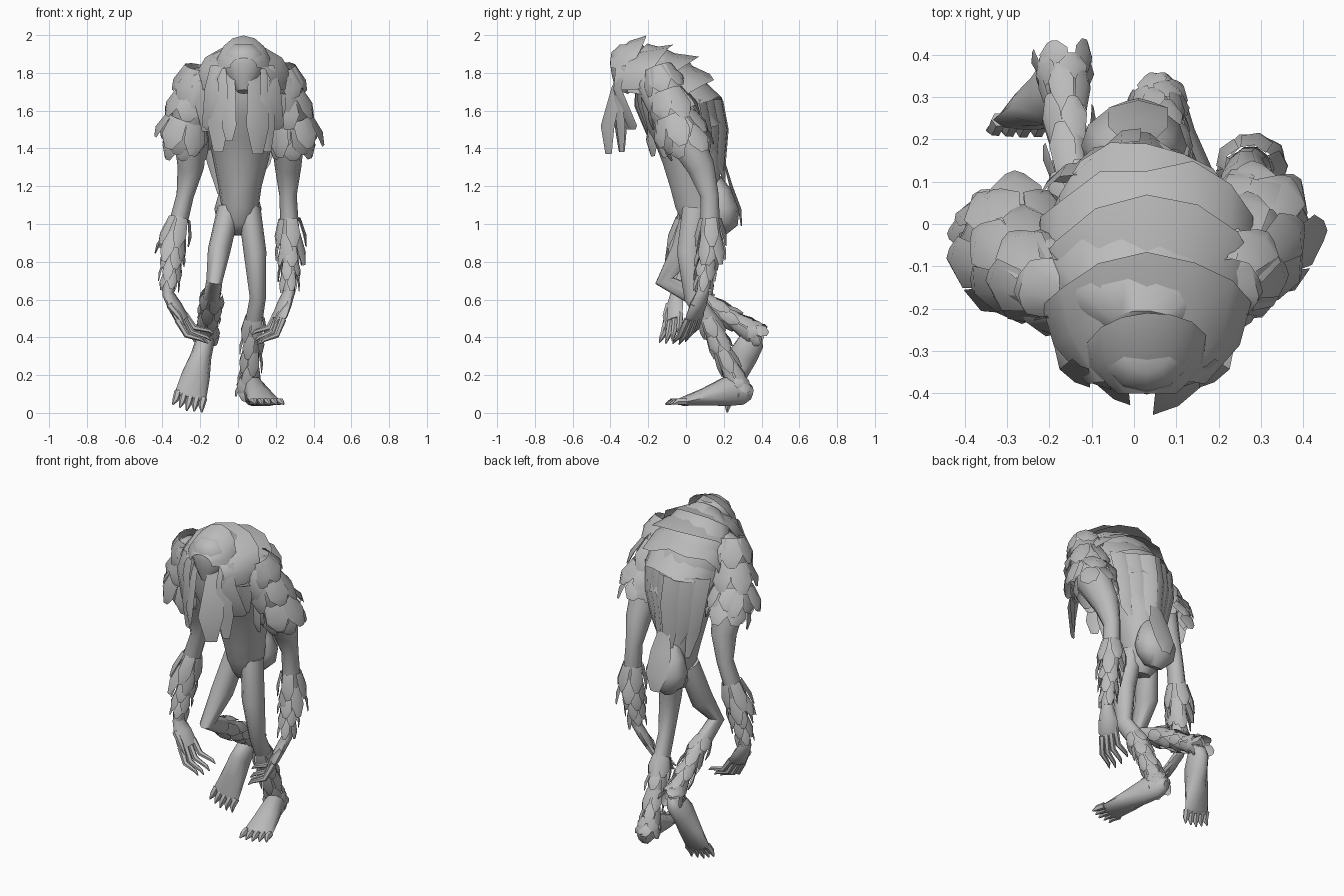
import bpy, bmesh, math, random
from mathutils import Vector as V

random.seed(4)
if "Cube" in bpy.data.objects:
    bpy.data.objects.remove(bpy.data.objects["Cube"])

grey = bpy.data.materials.new("plain_grey")
grey.use_nodes = True
grey.diffuse_color = (0.5, 0.5, 0.5, 1)
grey.node_tree.nodes["Principled BSDF"].inputs["Base Color"].default_value = (0.5, 0.5, 0.5, 1)


def finish(name, bm, angle=50, closed=True):
    if closed:
        bmesh.ops.recalc_face_normals(bm, faces=bm.faces)
    me = bpy.data.meshes.new(name)
    bm.to_mesh(me)
    bm.free()
    ob = bpy.data.objects.new(name, me)
    bpy.context.collection.objects.link(ob)
    me.materials.append(grey)
    bpy.ops.object.select_all(action='DESELECT')
    ob.select_set(True)
    bpy.context.view_layer.objects.active = ob
    bpy.ops.object.shade_smooth_by_angle(angle=math.radians(angle))


def loft(bm, rings, side=(1, 0, 0), n=10):
    """Closed tube through rings of (centre, side radius, depth radius)."""
    pts = [V(r[0]) for r in rings]
    loops = []
    for i, (_, rx, ry) in enumerate(rings):
        t = (pts[min(i + 1, len(pts) - 1)] - pts[max(i - 1, 0)]).normalized()
        s = V(side)
        s = (s - t * s.dot(t)).normalized()
        u = t.cross(s)
        loops.append([bm.verts.new(pts[i] + s * rx * math.cos(a) + u * ry * math.sin(a))
                      for a in (math.tau * k / n for k in range(n))])
    for a, b in zip(loops, loops[1:]):
        for k in range(n):
            bm.faces.new((a[k], a[(k + 1) % n], b[(k + 1) % n], b[k]))
    bm.faces.new(loops[0])
    bm.faces.new(loops[-1])


def tube(name, rings, side=(1, 0, 0), n=10):
    bm = bmesh.new()
    loft(bm, rings, side, n)
    finish(name, bm)


def ribbon(bm, pts, widths, side, lift, ridge=.4):
    """Ridged lock of hair: each station has left, centre and right points."""
    side, lift = V(side), V(lift)
    rows = [[bm.verts.new(V(p) + side * w * k + lift * w * ridge * (1 - abs(k))) for k in (-1, 0, 1)]
            for p, w in zip(pts, widths)]
    for a, b in zip(rows, rows[1:]):
        for k in (0, 1):
            bm.faces.new((a[k], a[k + 1], b[k + 1], b[k]))


def tuft_rings(name, p0, p1, rows, r0, r1, length, flare, n=5):
    """Overlapping broad tufts around a limb."""
    bm = bmesh.new()
    p0, p1 = V(p0), V(p1)
    d = (p1 - p0).normalized()
    s = V((1, 0, 0))
    s = (s - d * s.dot(d)).normalized()
    u = d.cross(s)
    for j in range(rows):
        f = j / max(rows - 1, 1)
        c, r = p0.lerp(p1, f), r0 + (r1 - r0) * f
        w = max(r, r1) / n
        for k in range(n):
            a = math.tau * (k + 0.5 * (j % 2)) / n + random.uniform(-.1, .1)
            out = s * math.cos(a) + u * math.sin(a)
            ln = length * random.uniform(.8, 1.1)
            base = c + out * r
            ribbon(bm, [base, base + d * ln * .6 + out * flare * .75, base + d * ln + out * flare],
                   [w * 3.2, w * 4, w * 1.5], d.cross(out), out)
    finish(name, bm, 45, False)


def mantle(name, lead, trail, slope, r_lead, r_trail, span=1.7, jag=.015, bulge=1.05, sweep=.08, n=8):
    """Arched shell of fur over the back; its trailing edge sweeps forward at the sides."""
    bm = bmesh.new()
    ph = math.radians(slope)
    d, up = V((0, math.cos(ph), -math.sin(ph))), V((0, math.sin(ph), math.cos(ph)))
    lead, trail = V((.03, *lead)), V((.03, *trail))
    mid = [(a + b) / 2 * bulge for a, b in zip(r_lead, r_trail)]
    rows = []
    for j, (c, (rx, rz)) in enumerate(zip((lead, (lead + trail) / 2, trail), (r_lead, mid, r_trail))):
        row = []
        for k in range(n + 1):
            a = span * (2 * k / n - 1)
            off = -sweep * j / 2 * math.sin(a) ** 2 + (random.uniform(-jag, jag) if j == 2 else 0)
            row.append(bm.verts.new(c + V((rx * math.sin(a), 0, 0)) + up * rz * math.cos(a) + d * off))
        rows.append(row)
    for a, b in zip(rows, rows[1:]):
        for k in range(n):
            bm.faces.new((a[k], a[k + 1], b[k + 1], b[k]))
    finish(name, bm, 45, False)


# Torso, buttocks and head
tube("torso", [((0, .06, .95), .05, .05), ((0, .07, 1.0), .09, .09), ((.01, .065, 1.1), .1, .125),
               ((.01, .05, 1.2), .115, .135), ((.015, .03, 1.35), .15, .16), ((.015, -.005, 1.5), .18, .18),
               ((.015, -.06, 1.65), .22, .2), ((.015, -.13, 1.78), .23, .17),
               ((.02, -.19, 1.87), .17, .1), ((.02, -.24, 1.92), .08, .05)], n=14)
tube("buttocks", [((0, .14, 1.26), .04, .03), ((0, .17, 1.17), .1, .07), ((0, .185, 1.08), .125, .1),
                  ((0, .185, 1.01), .11, .09), ((0, .16, .96), .05, .05)], n=12)
tube("head", [((.03, -.29, 1.95), .06, .06), ((.03, -.29, 1.9), .11, .105), ((.03, -.3, 1.83), .115, .105),
              ((.03, -.32, 1.76), .08, .075), ((.03, -.34, 1.7), .035, .035)], n=12)

# Layered fur over head and back, cap outermost
mantle("fur_cap", (-.4, 1.83), (-.2, 1.81), 0, (.07, .05), (.15, .188), 1.6, .012, 1.25)
mantle("fur_brow", (-.38, 1.75), (-.07, 1.77), 5, (.14, .12), (.25, .18), 1.9, .015, 1.14, .13)
mantle("fur_nape", (-.3, 1.74), (.01, 1.70), 15, (.18, .16), (.27, .195), 1.85, .02, 1.1, .12)
mantle("fur_shoulders", (-.2, 1.74), (.06, 1.62), 28, (.22, .16), (.26, .185), 1.75, .03, 1.08)
mantle("fur_upper_back", (-.12, 1.72), (.08, 1.54), 40, (.22, .16), (.22, .17), 1.6, .04)
mantle("fur_mid_back", (-.06, 1.65), (.07, 1.42), 55, (.2, .16), (.17, .165), 1.4, .06)

# Hanging locks: face curtains, chest and back
bm = bmesh.new()
for x, w, z, y in ((-.1, .05, 1.38, -.34), (-.045, .035, 1.44, -.4), (.1, .055, 1.37, -.41),
                   (.15, .035, 1.38, -.34), (-.14, .04, 1.5, -.3), (.19, .04, 1.5, -.28)):
    ribbon(bm, [(x * .9, -.33, 1.84), (x, -.365, 1.72), (x * 1.05, y - .005, 1.52), (x * 1.05, y, z)],
           [w * .5, w * .9, w * 1.1, w * .5], (1, .6 if x > 0 else -.6, 0), (0, -1, 0), .25)
finish("face_hair", bm, 45, False)
bm = bmesh.new()
for x in (-.17, -.1, .13, .2):
    ribbon(bm, [(x, -.25, 1.76), (x, -.27 + abs(x) * .2, 1.62), (x, -.2, 1.44 + abs(x) * .3)],
           [.05, .055, .02], (1, 0, 0), (0, -1, 0))
finish("chest_fur", bm, 45, False)
bm = bmesh.new()
for i in range(6):
    x = -.16 + i * .066
    y = .22 - abs(x) * .6
    lean = -.5 if x > 0 else .5
    ribbon(bm, [(x * 1.1, y - .03, 1.66), (x, y, 1.5), (x * .8, y - .01, 1.32), (x * .6, y, 1.16 + .08 * (i % 2))],
           [.045, .045, .035, .012], (1, lean, 0), (0, 1, 0))
ribbon(bm, [(.01, .2, 1.32), (.01, .23, 1.2), (.01, .275, 1.08), (.01, .29, .99)],
       [.04, .07, .07, .03], (1, 0, 0), (0, 1, 0), .25)
finish("back_hair", bm, 45, False)

# Arms with fur sleeves
ARMS = {"left": [(.1, -.17, 1.81), (.2, -.15, 1.75), (.265, -.06, 1.55), (.265, .08, 1.3), (.265, .125, 1.15), (.275, .13, .95), (.27, .09, .64)],
        "right": [(-.08, -.17, 1.81), (-.18, -.15, 1.75), (-.255, -.09, 1.55), (-.25, -.01, 1.3), (-.28, .02, 1.15), (-.33, -.01, .95), (-.37, -.05, .63)]}
for tag, path in ARMS.items():
    sgn = 1 if tag == "left" else -1
    tube(tag + "_arm", [(p, r, r * 1.1) for p, r in zip(path, (.06, .11, .1, .07, .046, .05, .03))])
    sh, up_arm, _, elbow, fore, wrist = (V(p) for p in path[1:])
    tuft_rings(tag + "_shoulder_fur", sh + V((sgn * .03, 0, .08)), up_arm + V((sgn * .01, 0, .02)),
               3, .055, .095, .17, .05, 6)
    tuft_rings(tag + "_sleeve_fur", up_arm + V((sgn * .01, .01, 0)), up_arm + V((sgn * .015, .04, -.06)),
               2, .1, .09, .14, .025, 6)
    tuft_rings(tag + "_forearm_cuff", elbow.lerp(fore, .6), fore, 2, .048, .046, .16, .032, 5)
    tuft_rings(tag + "_forearm_fur", fore.lerp(wrist, .25), fore.lerp(wrist, .65), 3, .042, .032, .11, .02, 5)

# Hands: palm and five curled fingers reaching inward
for tag, tip in (("left", (.095, -.02, .36)), ("right", (-.15, -.09, .365))):
    wrist, tip = V(ARMS[tag][-1]), V(tip)
    sgn = 1 if tag == "left" else -1
    knuckle = wrist.lerp(tip, .42) + V((sgn * .025, 0, -.01))
    across = V((sgn * .35, -.75, -.35)).normalized()
    bm = bmesh.new()
    loft(bm, [(wrist + V((0, 0, .04)), .03, .03), (wrist, .036, .03), (wrist.lerp(knuckle, .5), .052, .03),
              (knuckle, .058, .025), (knuckle.lerp(tip, .12), .045, .015)], across, 8)
    for k in range(4):
        s = k - 1.5
        start = knuckle + across * s * .029
        end = tip + across * s * .04 + V((0, 0, .02 * abs(s)))
        bend = start.lerp(end, .5) + V((sgn * .025, 0, -.02))
        loft(bm, [(start, .018, .018), (bend, .016, .016), (start.lerp(end, .85), .011, .011), (end, .003, .003)], across, 6)
    th = wrist.lerp(knuckle, .35) + across * .04
    loft(bm, [(th, .02, .02), (th + V((-sgn * .05, -.02, -.06)), .016, .016),
              (th + V((-sgn * .09, -.02, -.14)), .003, .003)], across, 6)
    finish(tag + "_hand", bm)

# Legs with shaggy shins
LEGS = {"left": [(.06, .05, 1.08), (.09, .02, .85), (.105, .04, .61), (.08, .14, .46), (.06, .27, .15)],
        "right": [(-.05, .05, 1.08), (-.1, -.01, .86), (-.125, -.115, .7), (-.14, .08, .6), (-.165, .35, .43)]}
for tag, path in LEGS.items():
    tube(tag + "_leg", [(p, r, r * 1.2) for p, r in zip(path, (.06, .06, .043, .046, .036))])
    knee, calf, ankle = (V(p) for p in path[2:])
    tuft_rings(tag + "_shin_fur", calf.lerp(knee, .3), calf.lerp(ankle, .68), 4, .043, .038, .12, .018)

# Feet with five toes
for tag, heel, toe, up in (("left", (.065, .31, .085), (.147, -.015, .06), (0, 0, 1)),
                           ("right", (-.175, .375, .375), (-.25, .245, .095), (.1, -.85, .45))):
    heel, toe, up, ankle = V(heel), V(toe), V(up), V(LEGS[tag][-1])
    d = (toe - heel).normalized()
    up = (up - d * up.dot(d)).normalized()
    side = d.cross(up)
    ln = (toe - heel).length
    bm = bmesh.new()
    loft(bm, [(heel - d * .04 + up * .01, .025, .03), (heel + up * .025, .05, .07),
              (heel + d * ln * .3 + up * .035, .055, .08), (heel + d * ln * .65 + up * .015, .075, .048),
              (toe, .085, .024), (toe + d * .02, .075, .015)], side, 10)
    loft(bm, [(ankle, .038, .04), (heel + d * .05 + up * .03, .05, .055)], side, 8)
    for k in range(5):
        a = toe + side * (k - 2) * .035
        reach = .092 - .007 * abs(k - 2)
        loft(bm, [(a, .02, .02), (a + d * reach * .6 + up * .004, .018, .018),
                  (a + d * reach + side * (k - 2) * .005 - up * .008, .004, .004)], side, 6)
    finish(tag + "_foot", bm)
    tuft_rings(tag + "_ankle_fur", ankle.lerp(V(LEGS[tag][-2]), .12), ankle, 2, .042, .045, .07, .02)
